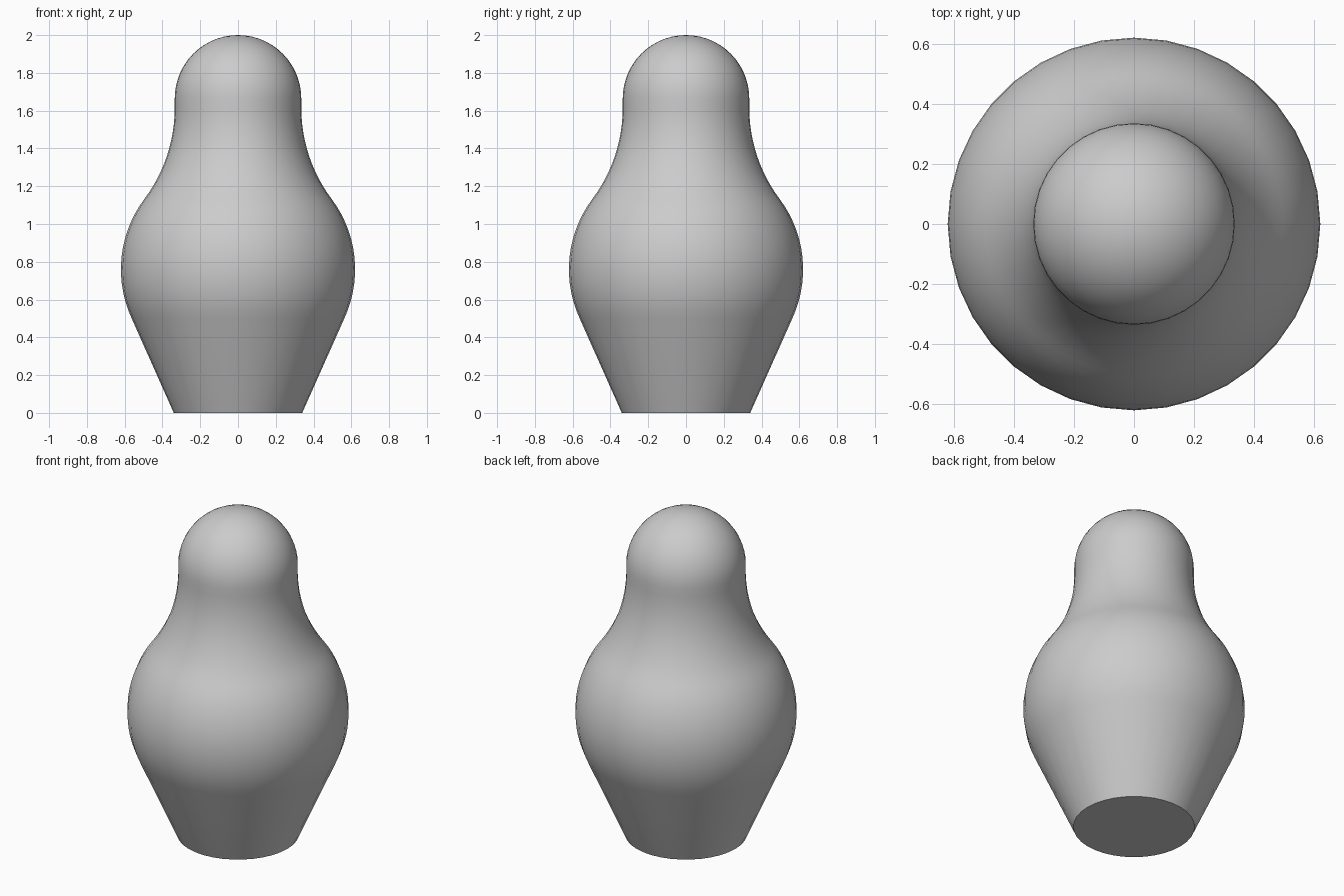
import bpy, bmesh
from math import sin, cos, pi, radians, atan2

cube = bpy.data.objects.get("Cube")
if cube:
    bpy.data.objects.remove(cube, do_unlink=True)

SIDES = 36


def arc(cx, cz, r, start, end, steps):
    """Points on a circle in the profile plane, angles in degrees."""
    angles = [radians(start + (end - start) * i / steps) for i in range(steps + 1)]
    return [(cx + r * cos(a), cz + r * sin(a)) for a in angles]


# Grey material
grey = bpy.data.materials.new("plain_grey")
grey.use_nodes = True
colour = (0.6, 0.6, 0.6, 1)
grey.diffuse_color = colour
grey.node_tree.nodes["Principled BSDF"].inputs["Base Color"].default_value = colour

# Profile: tapered foot, round belly, hollow neck, domed head
profile = [(0.34, 0)]
profile += arc(0, 0.76, 0.62, -24.5, 36.87, 14)
profile += arc(1.14, 1.615, 0.805, 216.87, 180, 12)[1:]
profile += arc(0, 1.665, 0.335, 0, 90, 14)[:-1]

# Turn the profile around the upright axis
bm = bmesh.new()
rings = []
for r, z in profile:
    turns = [2 * pi * i / SIDES for i in range(SIDES)]
    rings.append([bm.verts.new((r * cos(a), r * sin(a), z)) for a in turns])
for low, high in zip(rings, rings[1:]):
    for i in range(SIDES):
        j = (i + 1) % SIDES
        bm.faces.new((low[i], low[j], high[j], high[i]))

# Flat base and crown
bm.faces.new(rings[0][::-1])
crown = bm.verts.new((0, 0, 2))
for i in range(SIDES):
    bm.faces.new((rings[-1][i], rings[-1][(i + 1) % SIDES], crown))

mesh = bpy.data.meshes.new("doll_body")
bm.to_mesh(mesh)
bm.free()
mesh.materials.append(grey)
body = bpy.data.objects.new("doll_body", mesh)
bpy.context.collection.objects.link(body)

# Smooth skin with a sharp base rim
bpy.ops.object.select_all(action="DESELECT")
body.select_set(True)
bpy.context.view_layer.objects.active = body
bpy.ops.object.shade_smooth_by_angle(angle=radians(40))
